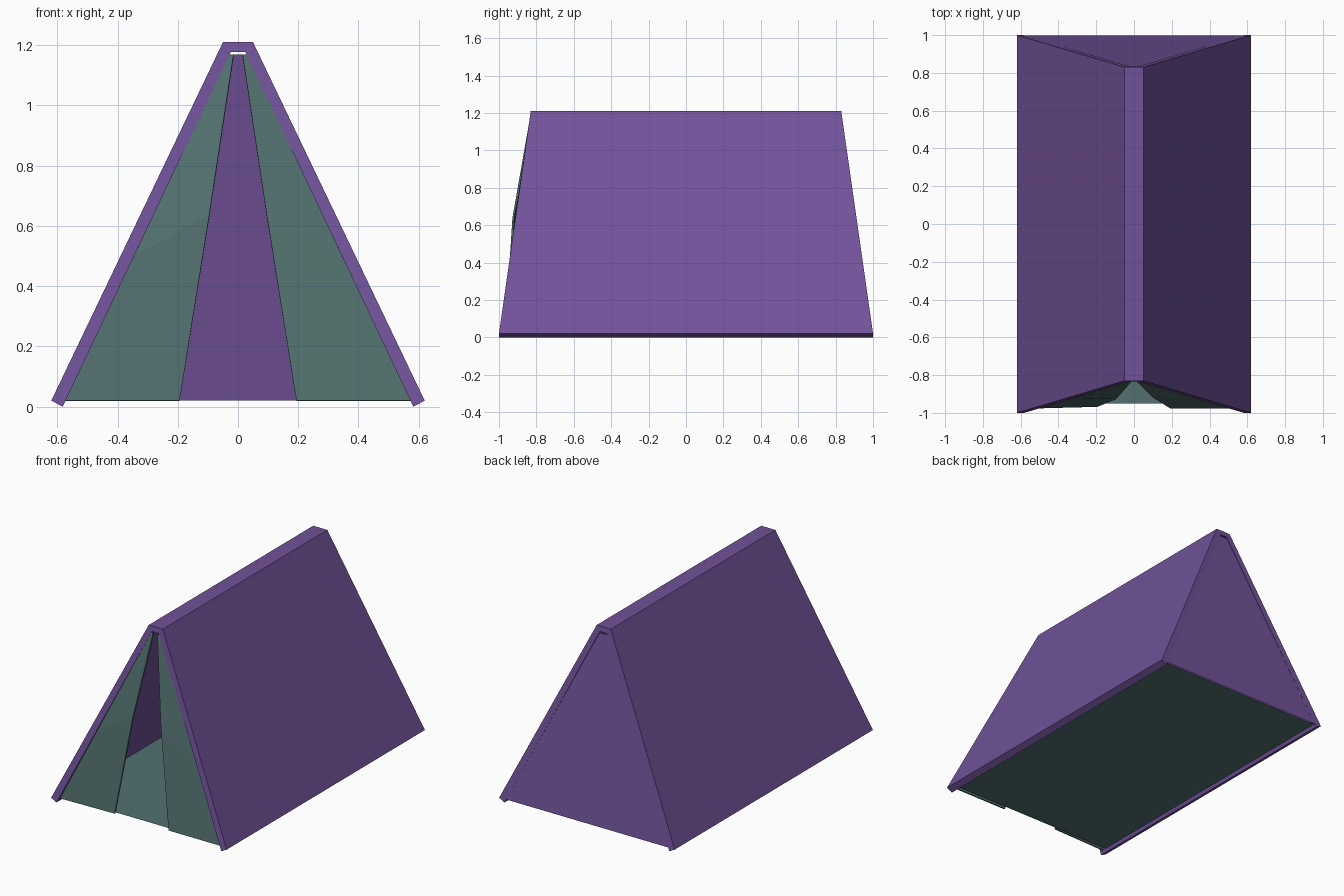
import bpy

if "Cube" in bpy.data.objects:
    bpy.data.objects.remove(bpy.data.objects["Cube"])


def material(name, rgb):
    m = bpy.data.materials.new(name)
    m.diffuse_color = (*rgb, 1)
    m.use_nodes = True
    m.node_tree.nodes["Principled BSDF"].inputs["Base Color"].default_value = m.diffuse_color
    return m


PURPLE = material("purple_canvas", (0.165, 0.085, 0.32))
TEAL = material("teal_fabric", (0.085, 0.165, 0.16))


def make(name, verts, faces, mat):
    me = bpy.data.meshes.new(name)
    me.from_pydata(verts, [], faces)
    me.materials.append(mat)
    ob = bpy.data.objects.new(name, me)
    bpy.context.collection.objects.link(ob)
    return ob


def thicken(ob, t):
    mod = ob.modifiers.new("thickness", 'SOLIDIFY')
    mod.thickness = t
    mod.offset = -1


def end_y(z):
    # The tent ends lean inwards towards the ridge
    return 1.0 - 0.17 * max(z - 0.02, 0) / 1.19


# Roof canvas: thick A-shaped profile with a flat ridge, sloped at both ends
outer = [(-0.62, 0.02), (-0.05, 1.21), (0.05, 1.21), (0.62, 0.02)]
inner = [(-0.582, 0.0), (-0.024, 1.178), (0.024, 1.178), (0.582, 0.0)]
prof = outer + inner
verts = [(x, s * end_y(z), z) for s in (-1, 1) for x, z in prof]
faces = []
for i in range(3):
    o, n = i, i + 4
    faces += [(o, o + 8, o + 9, o + 1), (n, n + 1, n + 9, n + 8),
              (o, o + 1, n + 1, n), (o + 8, n + 8, n + 9, o + 9)]
faces += [(0, 4, 12, 8), (3, 11, 15, 7)]
make("roof_canvas", verts, faces, PURPLE)

# Back wall, almost flush with the canvas edge
back = [(-0.574, 0.02), (0.574, 0.02), (0.026, 1.17), (-0.026, 1.17)]
make("back_wall", [(x, end_y(z) - 0.003, z) for x, z in back], [(3, 2, 1, 0)], PURPLE)

# Ground sheet
make("floor", [(-0.574, -0.95, 0.02), (0.574, -0.95, 0.02),
               (0.574, 0.99, 0.02), (-0.574, 0.99, 0.02)], [(0, 1, 2, 3)], TEAL)

# Door flaps: folded fabric either side of the opening
for side, name, mid, low in ((-1, "left_door_flap", -0.928, -0.968),
                             (1, "right_door_flap", -0.915, -0.978)):
    pts = [(0.015, -0.835, 1.17), (0.028, -0.835, 1.17),
           (0.095, mid, 0.64), (0.345, -0.92, 0.50),
           (0.194, low, 0.02), (0.574, -0.978, 0.02)]
    quads = [(0, 2, 3, 1), (2, 4, 5, 3)]
    if side < 0:
        quads = [q[::-1] for q in quads]
    thicken(make(name, [(side * x, y, z) for x, y, z in pts], quads, TEAL), 0.01)
